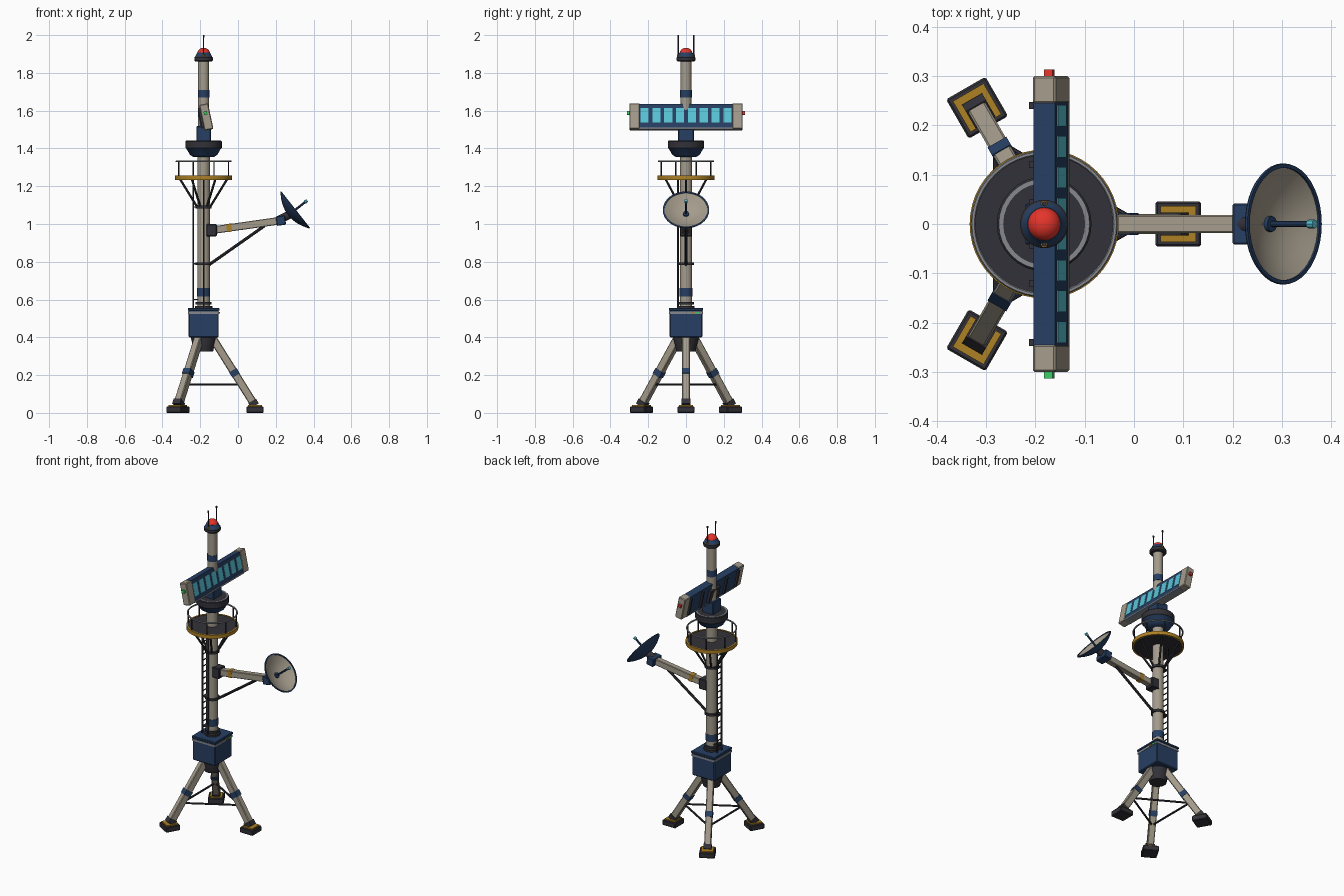
import bpy, bmesh, math
from mathutils import Vector, Matrix

if "Cube" in bpy.data.objects:
    bpy.data.objects.remove(bpy.data.objects["Cube"])

COL = {"beige": (.37, .33, .26), "navy": (.020, .050, .125), "charcoal": (.031, .031, .040),
       "gold": (.42, .22, .018), "cyan": (.10, .56, .68), "red": (.78, .035, .024),
       "green": (.045, .60, .13), "grey": (.24, .25, .27)}
MAT = {}
for n, c in COL.items():
    MAT[n] = bpy.data.materials.new(n)
    MAT[n].diffuse_color = (*c, 1)
CX = -0.182                                   # mast axis
AXIS = Vector((CX, 0, 0))


def frame(origin, d):
    """Matrix with local z along d and local x kept horizontal."""
    d = Vector(d).normalized()
    side = d.cross(Vector((0, 0, 1)))
    side = Vector((0, 1, 0)) if side.length < 1e-4 else side.normalized()
    up = d.cross(side)
    m = Matrix((side, up, d)).transposed().to_4x4()
    m.translation = Vector(origin)
    return m


def finish(bm, name, mats, mtx, smooth=False):
    bmesh.ops.recalc_face_normals(bm, faces=bm.faces)
    me = bpy.data.meshes.new(name)
    bm.to_mesh(me)
    bm.free()
    for m in mats:
        me.materials.append(MAT[m])
    ob = bpy.data.objects.new(name, me)
    bpy.context.collection.objects.link(ob)
    ob.matrix_world = mtx
    if smooth:
        bpy.ops.object.select_all(action='DESELECT')
        ob.select_set(True)
        bpy.context.view_layer.objects.active = ob
        bpy.ops.object.shade_smooth_by_angle(angle=math.radians(35))
    return ob


def box(name, size, mat, mtx, bevel=0.0):
    bm = bmesh.new()
    bmesh.ops.create_cube(bm, size=1)
    bmesh.ops.scale(bm, vec=size, verts=bm.verts)
    if bevel:
        bmesh.ops.bevel(bm, geom=bm.edges[:], offset=bevel, segments=1, affect='EDGES')
    return finish(bm, name, [mat], mtx)


def lathe(name, prof, mats, mtx=None, n=32):
    """Spin (radius, z) points; mats is one name or one name per segment."""
    per = [mats] * (len(prof) - 1) if isinstance(mats, str) else mats
    names = list(dict.fromkeys(per))
    bm = bmesh.new()
    rings = [[bm.verts.new((r * math.cos(2 * math.pi * k / n), r * math.sin(2 * math.pi * k / n), z))
              for k in range(n)] for r, z in prof]
    for i, m in enumerate(per):
        for k in range(n):
            j = (k + 1) % n
            f = bm.faces.new((rings[i][k], rings[i][j], rings[i + 1][j], rings[i + 1][k]))
            f.material_index = names.index(m)
    bmesh.ops.remove_doubles(bm, verts=bm.verts, dist=1e-5)
    return finish(bm, name, names, mtx or Matrix.Translation(AXIS), True)


def drum(name, r, z0, z1, mat):
    lathe(name, [(0, z0), (r, z0), (r, z1), (0, z1)], mat)


def ring(name, r, z, t, mat):
    lathe(name, [(r + t * math.cos(a * math.pi / 3), z + t * math.sin(a * math.pi / 3))
                 for a in range(7)], mat, n=48)


def tube(name, a, b, r, mat, n=8):
    a, b = Vector(a), Vector(b)
    h = (b - a).length
    lathe(name, [(0, 0), (r, 0), (r, h), (0, h)], mat, frame(a, b - a), n)


def beam(name, a, b, w, h, mat, t0=0, t1=1, bevel=0.0):
    """Box along a-b, between fractions t0 and t1."""
    a, b = Vector(a), Vector(b)
    p, q = a.lerp(b, t0), a.lerp(b, t1)
    box(name, (w, h, (q - p).length), mat, frame((p + q) / 2, b - a), bevel)


def polar(r, deg, z):
    return Vector((CX + r * math.cos(math.radians(deg)), r * math.sin(math.radians(deg)), z))


# Tripod legs with feet and tie bars
for i, a in enumerate((0, 120, 240)):
    rot = Matrix.Rotation(math.radians(a), 4, 'Z')
    box(f"foot_{i}", (.092, .092, .034), "charcoal", Matrix.Translation(polar(.272, a, .017)) @ rot, .004)
    box(f"foot_plate_{i}", (.072, .072, .008), "gold", Matrix.Translation(polar(.272, a, .037)) @ rot)
    lo, hi = polar(.268, a, .045), polar(.045, a, .40)
    beam(f"leg_{i}", lo, hi, .040, .042, "beige", bevel=.004)
    beam(f"ankle_{i}", lo, hi, .047, .047, "charcoal", -.02, .05)
    beam(f"leg_band_{i}", lo, hi, .044, .046, "navy", .43, .51)
    tube(f"tie_bar_{i}", polar(.195, a, .15), polar(.195, a + 120, .15), .006, "charcoal")

# Hub and equipment box
lathe("hub", [(0, .325), (.05, .325), (.066, .39), (.066, .405), (0, .405)], "charcoal", n=16)
box("equipment_box", (.16, .174, .15), "navy", Matrix.Translation((CX, 0, .475)), .005)
box("box_stripe", (.164, .178, .012), "grey", Matrix.Translation((CX, 0, .530)))
box("box_lid", (.168, .182, .014), "navy", Matrix.Translation((CX, 0, .548)), .003)
for nm, y, m in (("status_light", .06, "green"), ("warning_light", .035, "gold")):
    box(nm, (.006, .018, .010), m, Matrix.Translation((CX + .083, y, .530)))

# Mast with bands and collars
drum("mast", .033, .55, 1.38, "beige")
drum("upper_mast", .029, 1.48, 1.88, "beige")
drum("lower_band", .0345, .615, .66, "navy")
drum("upper_band", .0305, 1.67, 1.71, "navy")
drum("mast_base", .046, .555, .566, "charcoal")
for i, z in enumerate((.58, .79, 1.09)):
    drum(f"collar_{i}", .042, z - .007, z + .007, "charcoal")

# Ladder and cable
for s in (-1, 1):
    tube(f"ladder_rail_{s}", (CX - .055, s * .022, .555), (CX - .055, s * .022, 1.24), .005, "charcoal", 6)
for i in range(17):
    z = .59 + i * .039
    tube(f"rung_{i}", (CX - .055, -.022, z), (CX - .055, .022, z), .0035, "charcoal", 6)
for i, z in enumerate((.60, .79, 1.09)):
    beam(f"ladder_clip_{i}", (CX - .03, 0, z), (CX - .055, 0, z), .044, .007, "charcoal")
tube("cable", (CX, -.042, .555), (CX, -.042, 1.24), .005, "charcoal", 6)

# Platform, struts and railing
drum("platform", .145, 1.236, 1.254, "charcoal")
lathe("platform_rim", [(.142, 1.234), (.151, 1.234), (.151, 1.257), (.142, 1.257), (.142, 1.234)], "gold", n=48)
ring("hand_rail", .144, 1.332, .005, "grey")
for i in range(8):
    p = polar(.143, 22.5 + 45 * i, 1.25)
    tube(f"rail_post_{i}", p, p + Vector((0, 0, .08)), .004, "charcoal", 6)
for i in range(6):
    tube(f"platform_strut_{i}", polar(.034, 60 * i, 1.09), polar(.125, 60 * i, 1.238), .006, "charcoal")

# Rotating bowl and neck
lathe("turret_bowl", [(0, 1.355), (.055, 1.355), (.072, 1.366), (.092, 1.40), (.096, 1.402), (.096, 1.438),
                      (.092, 1.442), (.083, 1.442), (0, 1.442)],
      ["navy"] * 3 + ["charcoal"] * 3 + ["grey", "charcoal"])
box("neck", (.078, .084, .085), "navy", Matrix.Translation((CX, 0, 1.475)), .004)

# Tilted radar bar (local x faces forward)
P = Matrix.Translation((-.168, 0, 1.567)) @ Matrix.Rotation(math.radians(-12), 4, 'Y')
def panel(name, size, mat, at, bevel=0.0):
    box(name, size, mat, P @ Matrix.Translation(at), bevel)
panel("radar_body", (.044, .50, .132), "navy", (0, 0, 0))
panel("radar_sill", (.046, .50, .008), "grey", (0, 0, -.066))
for s, m in ((-1, "green"), (1, "red")):
    panel(f"radar_end_{s}", (.048, .056, .138), "beige", (0, s * .272, 0), .004)
    panel(f"tip_light_{s}", (.018, .014, .018), m, (0, s * .306, .02))
for i in range(8):
    panel(f"radar_cell_{i}", (.006, .043, .080), "cyan", (.021, (i - 3.5) * .0627, .004))
for i, y in enumerate((-.24, -.12, .12, .24)):
    panel(f"radar_rib_{i}", (.014, .014, .11), "charcoal", (-.027, y, 0))
panel("radar_mount", (.03, .10, .08), "charcoal", (-.024, 0, -.01))

# Top cap, beacon and whip antennas
lathe("mast_cap", [(0, 1.86), (.044, 1.86), (.049, 1.866), (.049, 1.882), (.045, 1.886), (.034, 1.908), (0, 1.908)],
      ["charcoal"] * 4 + ["navy"] * 2)
lathe("beacon", [(.034 * math.cos(math.radians(t)), 1.902 + .031 * math.sin(math.radians(t)))
                 for t in range(0, 91, 15)], "red", n=24)
for s in (-1, 1):
    tube(f"whip_base_{s}", (CX, s * .041, 1.875), (CX, s * .041, 1.897), .007, "gold")
    tube(f"whip_{s}", (CX, s * .041, 1.88), (CX, s * .041, 2.0), .003, "charcoal", 6)
    tube(f"whip_tip_{s}", (CX, s * .041, 1.988), (CX, s * .041, 2.0), .005, "charcoal", 6)

# Side arm with brace
A, B = Vector((-.15, 0, .965)), Vector((.225, 0, 1.018))
box("arm_bracket", (.055, .062, .066), "charcoal", Matrix.Translation((-.140, 0, .967)), .004)
beam("arm", A, B, .036, .040, "beige", bevel=.003)
beam("arm_stripe", A, B, .039, .043, "gold", .24, .31)
tube("arm_brace", (CX + .03, 0, .785), (.14, 0, .99), .008, "charcoal")
beam("dish_mount", A, B, .084, .05, "navy", .94, 1.07, .004)

# Dish and feed
N = Vector((.786, 0, .618))
rim = Vector((.302, 0, 1.074))
D = frame(rim, N)
back = [(.12 * t, -.046 + .042 * t * t) for t in (0, .25, .5, .75, 1)]
inner = [(.114 * t, -.038 + .038 * t * t) for t in (1, .75, .5, .25, 0)]
lathe("dish", back + [(.123, 0), (.122, .004), (.114, .004)] + inner,
      ["navy"] * 8 + ["beige"] * 4, D, 40)
tube("dish_stem", (.215, 0, 1.02), rim - N * .04, .022, "charcoal", 12)
tube("feed_base", rim - N * .04, rim - N * .028, .016, "navy", 12)
tube("feed", rim - N * .04, rim + N * .072, .006, "navy")
tube("feed_tip", rim + N * .066, rim + N * .082, .009, "cyan")

for m in bpy.data.materials:
    if m.users and not m.is_grease_pencil:
        m.use_nodes = True
        m.node_tree.nodes["Principled BSDF"].inputs["Base Color"].default_value = m.diffuse_color
